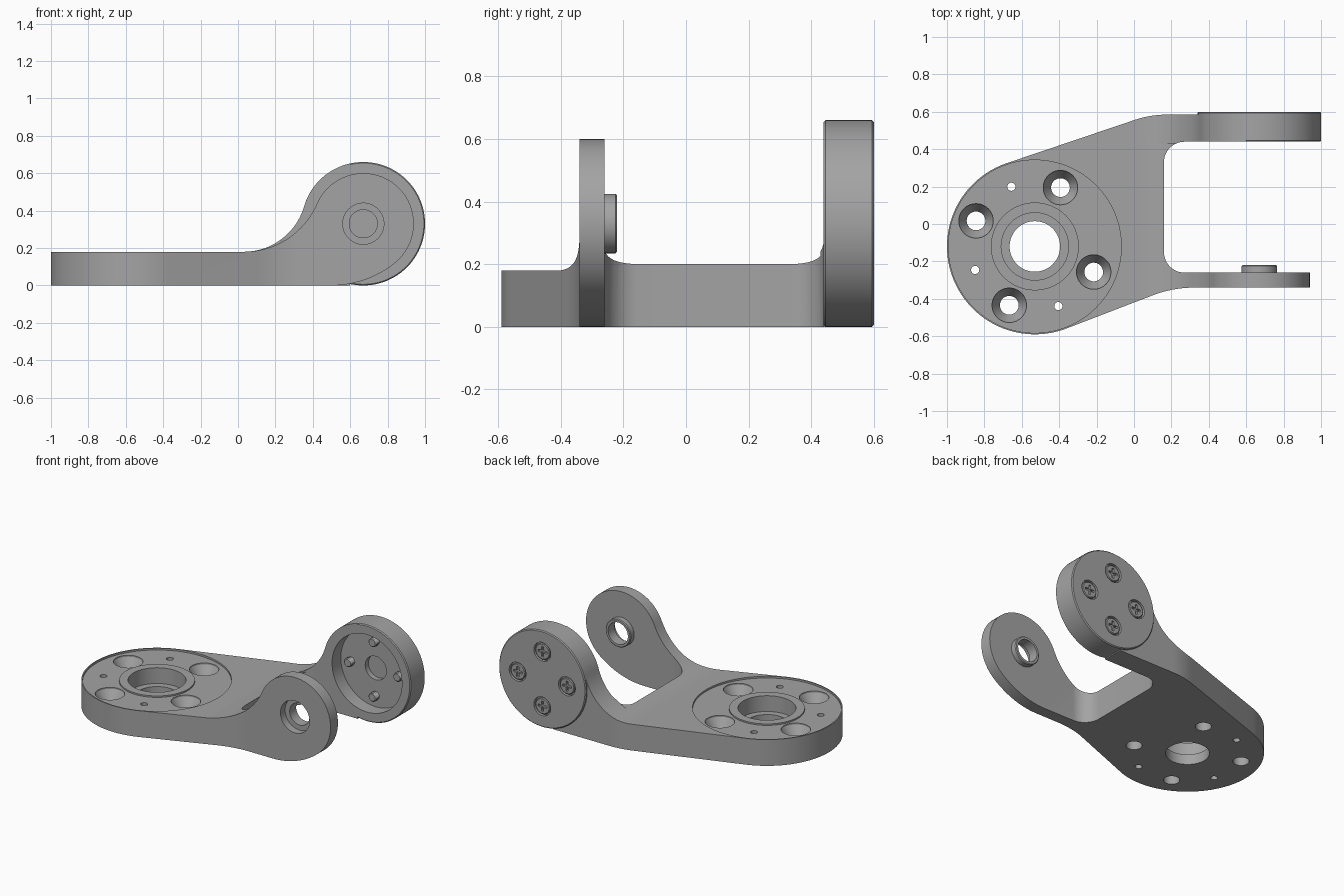
import bpy, bmesh
from math import sin, cos, pi, atan2, radians, hypot, sqrt
from mathutils import Vector

old = bpy.data.objects.get("Cube")
if old:
    bpy.data.objects.remove(old, do_unlink=True)

metal = bpy.data.materials.new("machined_grey")
metal.use_nodes = True
GREY = (0.37, 0.37, 0.37, 1)
metal.diffuse_color = GREY
metal.node_tree.nodes["Principled BSDF"].inputs["Base Color"].default_value = GREY


def arc(cx, cy, r, a0, a1, n=32):
    """Points along a circular arc, angles in radians."""
    return [(cx + r * cos(a0 + (a1 - a0) * i / n), cy + r * sin(a0 + (a1 - a0) * i / n))
            for i in range(n + 1)]


def circle(c, r, n=64):
    return arc(c[0], c[1], r, 0, 2 * pi, n)[:-1]


def fillet(p0, p1, p2, r, n=10):
    """Arc of radius r that rounds the corner p1."""
    p0, p1, p2 = Vector(p0), Vector(p1), Vector(p2)
    u, v = (p0 - p1).normalized(), (p2 - p1).normalized()
    half = u.angle(v) / 2
    mid = p1 + (u + v).normalized() * r / sin(half)
    a, b = p1 + u * r * cos(half) / sin(half) - mid, p1 + v * r * cos(half) / sin(half) - mid
    start, turn = atan2(a.y, a.x), atan2(a.x * b.y - a.y * b.x, a.dot(b))
    return arc(mid.x, mid.y, r, start, start + turn, n)


def stack(name, axis, loops):
    """Solid skinned over outlines given as (height along axis, points)."""
    bm = bmesh.new()
    rings = [[bm.verts.new((a, b, h) if axis == "z" else (a, h, b)) for a, b in pts]
             for h, pts in loops]
    for low, high in zip(rings, rings[1:]):
        for i in range(len(low)):
            bm.faces.new((low[i - 1], low[i], high[i], high[i - 1]))
    bm.faces.new(rings[0])
    bm.faces.new(rings[-1])
    bmesh.ops.recalc_face_normals(bm, faces=bm.faces)
    mesh = bpy.data.meshes.new(name)
    bm.to_mesh(mesh)
    bm.free()
    mesh.materials.append(metal)
    ob = bpy.data.objects.new(name, mesh)
    bpy.context.collection.objects.link(ob)
    return ob


def turned(name, axis, c, steps, n=64):
    """Round part from (height, radius) steps."""
    return stack(name, axis, [(h, circle(c, r, n)) for h, r in steps])


def bake(ob):
    graph = bpy.context.evaluated_depsgraph_get()
    mesh = bpy.data.meshes.new_from_object(ob.evaluated_get(graph))
    ob.modifiers.clear()
    ob.data = mesh


def combine(ob, other, op):
    mod = ob.modifiers.new(op, "BOOLEAN")
    mod.operation, mod.solver, mod.object = op, "EXACT", other
    bake(ob)
    bpy.data.objects.remove(other, do_unlink=True)


def cut(ob, axis, c, steps, n=64):
    combine(ob, turned("cutter", axis, c, steps, n), "DIFFERENCE")


HUB = (-0.53, -0.12)      # flange centre, seen from above
PIVOT = (0.67, 0.33)      # pivot axis, seen from the front
DECK = 0.18


def side_profile(r, bottom):
    """Flat deck sweeping up into a round ear of radius r."""
    sx, dx, dz = 0.03, PIVOT[0] - 0.03, PIVOT[1] - DECK
    R = (dx * dx + dz * dz - r * r) / (2 * (r + dz))
    a = atan2(DECK + R - PIVOT[1], -dx)
    start = atan2(bottom[-1][1] - PIVOT[1], bottom[-1][0] - PIVOT[0])
    return ([(-1.1, 0)] + bottom[:-1] + arc(*PIVOT, r, start, a, 48)
            + arc(sx, DECK + R, R, a - pi, -pi / 2)[1:] + [(-1.1, DECK)])


# Plan outline: round flange, tapering web and two fork arms
up, low = radians(18.7), radians(-69)
front_y, inner_front, inner_back, back_y, gap_x = -0.34, -0.26, 0.44, 0.585, 0.16
flange = arc(*HUB, 0.47, pi / 2 + up, 2 * pi + low, 64)
corner_a, corner_b = (0.208, front_y), (0.088, back_y)
plan = (flange
        + fillet(flange[-1], corner_a, (1.1, front_y), 0.62)
        + [(1.1, front_y), (1.1, inner_front)]
        + fillet((1.1, inner_front), (gap_x, inner_front), (gap_x, 0), 0.11)
        + fillet((gap_x, 0), (gap_x, inner_back), (0.6, inner_back), 0.11)
        + [(0.6, inner_back), (0.6, back_y)]
        + fillet((0.6, back_y), corner_b, flange[0], 0.55))
bracket = stack("fork_bracket", "z", [(-0.1, plan), (0.8, plan)])

# Side shape: small front ear, larger back ear
lift = 0.541
tip = atan2(PIVOT[1] - lift, PIVOT[0] - 0.5)
small = side_profile(0.27, arc(0.5, lift, lift, -pi / 2, tip, 16))
large = side_profile(0.33, [(PIVOT[0], 0)])
side = stack("side", "y", [(-0.7, small), (0.43, small)])
combine(side, stack("side_back", "y", [(0.43, large), (0.7, large)]), "UNION")
combine(bracket, side, "INTERSECT")

# Back ear housing and front ear boss
combine(bracket, turned("housing", "y", PIVOT, [(0.44, 0.324), (0.446, 0.33),
                                               (0.594, 0.33), (0.6, 0.324)], 96), "UNION")
combine(bracket, turned("boss", "y", PIVOT, [(-0.3, 0.095), (-0.225, 0.095),
                                            (-0.22, 0.09)]), "UNION")
cut(bracket, "y", PIVOT, [(-0.4, 0.11), (-0.29, 0.11)])
cut(bracket, "y", PIVOT, [(-0.4, 0.075), (-0.1, 0.075)])
cut(bracket, "y", PIVOT, [(0.3, 0.265), (0.535, 0.265)], 96)
cut(bracket, "y", PIVOT, [(0.5, 0.08), (0.57, 0.08)])

# Flange: shallow seat, raised collar and stepped bore
cut(bracket, "z", HUB, [(DECK - 0.012, 0.462), (0.3, 0.462)], 128)
combine(bracket, turned("collar", "z", HUB, [(0.1, 0.235), (DECK - 0.002, 0.235)]), "UNION")
cut(bracket, "z", HUB, [(0.07, 0.18), (0.3, 0.18)])
cut(bracket, "z", HUB, [(-0.1, 0.135), (0.3, 0.135)])

# Countersunk mounting holes and small dowel holes
ring = 0.343
for i in range(4):
    a = radians(66.5 + 90 * i)
    spot = (HUB[0] + ring * cos(a), HUB[1] + ring * sin(a))
    cut(bracket, "z", spot, [(-0.1, 0.05), (0.09, 0.05), (DECK - 0.022, 0.092), (0.3, 0.092)], 40)
    a = radians(111.5 + 90 * i)
    if i < 3:
        spot = (HUB[0] + ring * cos(a), HUB[1] + ring * sin(a))
        cut(bracket, "z", spot, [(-0.1, 0.022), (0.3, 0.022)], 20)

# Cross-head screws through the back ear
w, s = 0.008, 0.034
cross = [(s, -w), (s, w), (w, w), (w, s), (-w, s), (-w, w),
         (-s, w), (-s, -w), (-w, -w), (-w, -s), (w, -s), (w, -w)]
for name, dx, dz in (("top", 0, 1), ("bottom", 0, -1), ("left", 1, 0), ("right", -1, 0)):
    c = (PIVOT[0] + 0.187 * dx, PIVOT[1] + 0.187 * dz)
    cut(bracket, "y", c, [(0.58, 0.064), (0.7, 0.064)], 40)
    thread = [(0.495 + 0.006 * i, 0.03 if i % 2 else 0.024) for i in range(9)]
    screw = turned("screw_" + name, "y", c, thread + [(0.57, 0.03), (0.571, 0.055),
                                                      (0.594, 0.055), (0.598, 0.05)], 32)
    slot = [(c[0] + a, c[1] + b) for a, b in cross]
    combine(screw, stack("slot", "y", [(0.583, slot), (0.7, slot)]), "DIFFERENCE")

# Smooth round walls, keep machined edges crisp
for ob in bpy.context.collection.objects:
    if ob.type == "MESH" and metal.name in ob.data.materials:
        bpy.ops.object.select_all(action="DESELECT")
        ob.select_set(True)
        bpy.context.view_layer.objects.active = ob
        bpy.ops.object.shade_smooth_by_angle(angle=radians(30))
